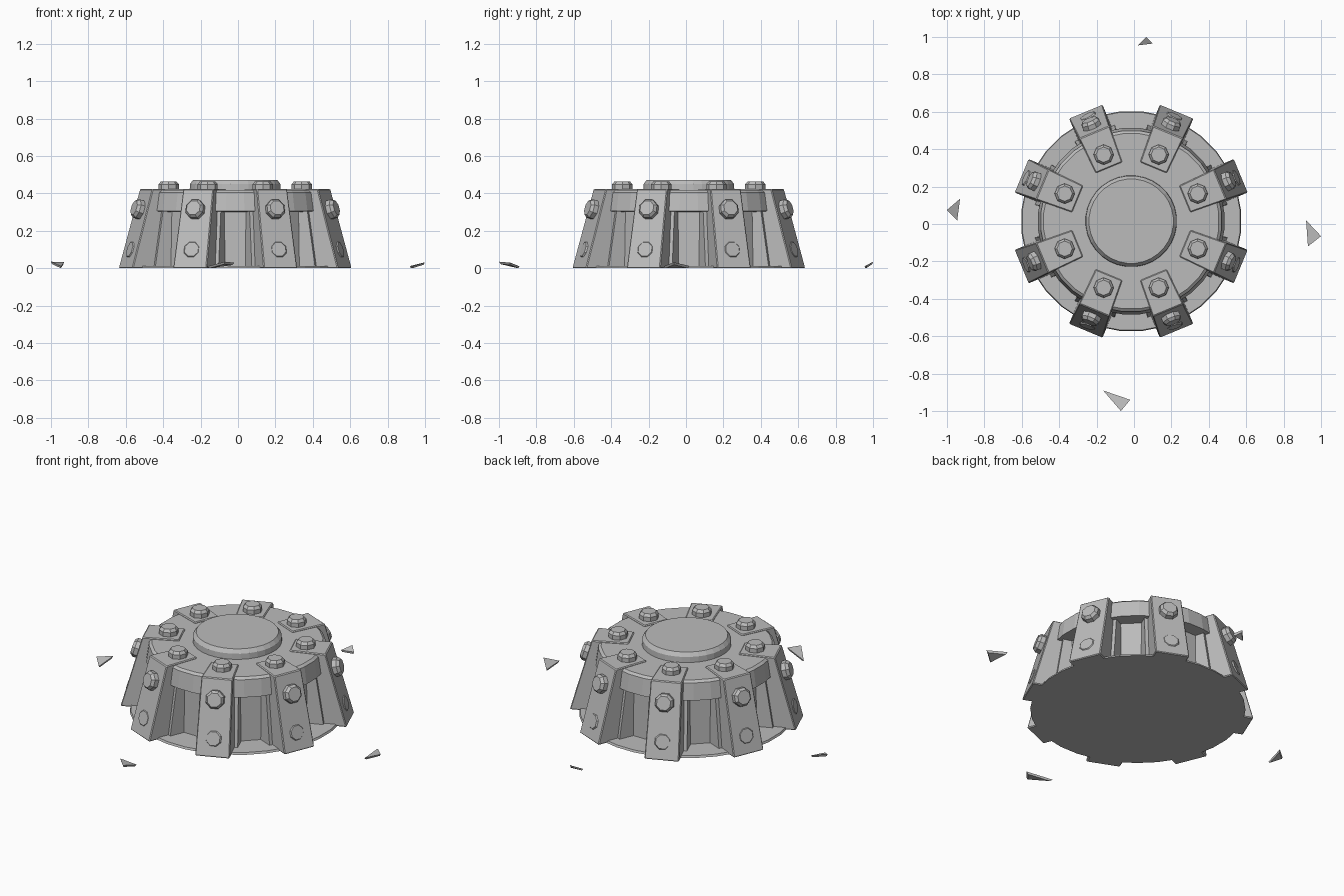
import bpy, bmesh, math
from mathutils import Matrix, Vector

if "Cube" in bpy.data.objects:
    bpy.data.objects.remove(bpy.data.objects["Cube"])

grey = bpy.data.materials.new("concrete_grey")
grey.use_nodes = True
colour = (0.5, 0.5, 0.5, 1)
grey.diffuse_color = colour
grey.node_tree.nodes["Principled BSDF"].inputs["Base Color"].default_value = colour

CENTRE = Matrix.Translation((-0.015, 0.015, 0))


def finish(bm, name, matrix, bevel=0):
    bmesh.ops.recalc_face_normals(bm, faces=bm.faces)
    if bevel:
        bmesh.ops.bevel(bm, geom=bm.edges[:], offset=bevel, segments=1, affect='EDGES')
    mesh = bpy.data.meshes.new(name)
    bm.to_mesh(mesh)
    bm.free()
    mesh.materials.append(grey)
    obj = bpy.data.objects.new(name, mesh)
    obj.matrix_world = matrix
    bpy.context.collection.objects.link(obj)
    return obj


def lathe(name, profile, sides, matrix):
    """Turn a closed (radius, height) profile, capping both ends."""
    bm = bmesh.new()
    rings = []
    for r, z in profile:
        rings.append([bm.verts.new((r * math.cos(a), r * math.sin(a), z))
                      for a in (math.tau * (i + 0.5) / sides for i in range(sides))])
    for low, high in zip(rings, rings[1:]):
        for i in range(sides):
            j = (i + 1) % sides
            bm.faces.new((low[i], low[j], high[j], high[i]))
    bm.faces.new(rings[0][::-1])
    bm.faces.new(rings[-1])
    return finish(bm, name, matrix)


def slab(name, profile, matrix, bevel=0):
    """Join mirrored sides of a (radius, height, half width) outline."""
    bm = bmesh.new()
    left = [bm.verts.new((r, w, z)) for r, z, w in profile]
    right = [bm.verts.new((r, -w, z)) for r, z, w in profile]
    bm.faces.new(left)
    bm.faces.new(right[::-1])
    for i in range(len(profile)):
        j = (i + 1) % len(profile)
        bm.faces.new((left[i], right[i], right[j], left[j]))
    return finish(bm, name, matrix, bevel)


# Round body: base plate, recessed drum, overhanging crown and hub
lathe("base_plate", [(0.59, 0), (0.585, 0.012)], 32, CENTRE)
lathe("drum", [(0.435, 0.005), (0.425, 0.33)], 24, CENTRE)
lathe("crown", [(0.42, 0.30), (0.50, 0.305), (0.485, 0.405), (0.47, 0.417)], 32, CENTRE)
lathe("hub", [(0.245, 0.41), (0.243, 0.45), (0.226, 0.472)], 32, CENTRE)

# Eight buttresses with their bolts
BOLT = [(0.054, -0.03), (0.054, 0.025), (0.041, 0.041)]
FOOT, SHOULDER, TOP = 0.635, 0.515, 0.424
lean = math.atan2(TOP, FOOT - SHOULDER)
for k in range(8):
    spin = CENTRE @ Matrix.Rotation(math.radians(22.5 + 45 * k), 4, 'Z')
    slab(f"buttress_{k + 1}",
         [(0.42, 0, 0.095), (FOOT, 0, 0.097), (SHOULDER, TOP, 0.088),
          (0.31, TOP, 0.077), (0.31, 0.40, 0.077), (0.42, 0.40, 0.085)], spin, 0.005)
    slab(f"buttress_flange_{k + 1}",
         [(0.40, 0.005, 0.115), (0.51, 0.005, 0.115), (0.46, 0.32, 0.108), (0.40, 0.32, 0.108)], spin)
    lathe(f"top_bolt_{k + 1}", BOLT, 8, spin @ Matrix.Translation((0.385, 0, TOP)))
    tilt = Matrix.Rotation(lean, 4, 'Y')
    for name, z, sink, wobble in (("upper_bolt", 0.312, 0, 0),
                                  ("lower_bolt", 0.10, -0.036, 5 * math.sin(2.3 * k))):
        r = FOOT - (FOOT - SHOULDER) * z / TOP
        place = Matrix.Translation((r, 0, z)) @ tilt
        place = place @ Matrix.Rotation(math.radians(wobble), 4, 'X')
        lathe(f"{name}_{k + 1}", BOLT, 8, spin @ place @ Matrix.Translation((0, 0, sink)))


# Loose chips lying around the base
def chip(name, corners):
    bm = bmesh.new()
    top = [bm.verts.new(c) for c in corners]
    middle = sum((Vector(c) for c in corners), Vector()) / len(corners)
    low = [bm.verts.new((*middle.lerp(Vector(c), 0.85).xy, max(0, c[2] - 0.013))) for c in corners]
    bm.faces.new(top)
    bm.faces.new(low[::-1])
    for i in range(3):
        j = (i + 1) % 3
        bm.faces.new((top[i], low[i], low[j], top[j]))
    finish(bm, name, Matrix())


chip("back_chip", [(0.02, 0.955, 0.01), (0.10, 0.965, 0.015), (0.065, 1.0, 0.035)])
chip("left_chip", [(0.92, 0.02, 0.012), (0.93, -0.12, 0.01), (1.0, -0.065, 0.032)])
chip("front_chip", [(-0.165, -0.89, 0.01), (-0.07, -1.0, 0.035), (-0.02, -0.94, 0.03)])
chip("right_chip", [(-1.0, 0.075, 0.035), (-0.945, 0.02, 0.01), (-0.93, 0.135, 0.032)])
